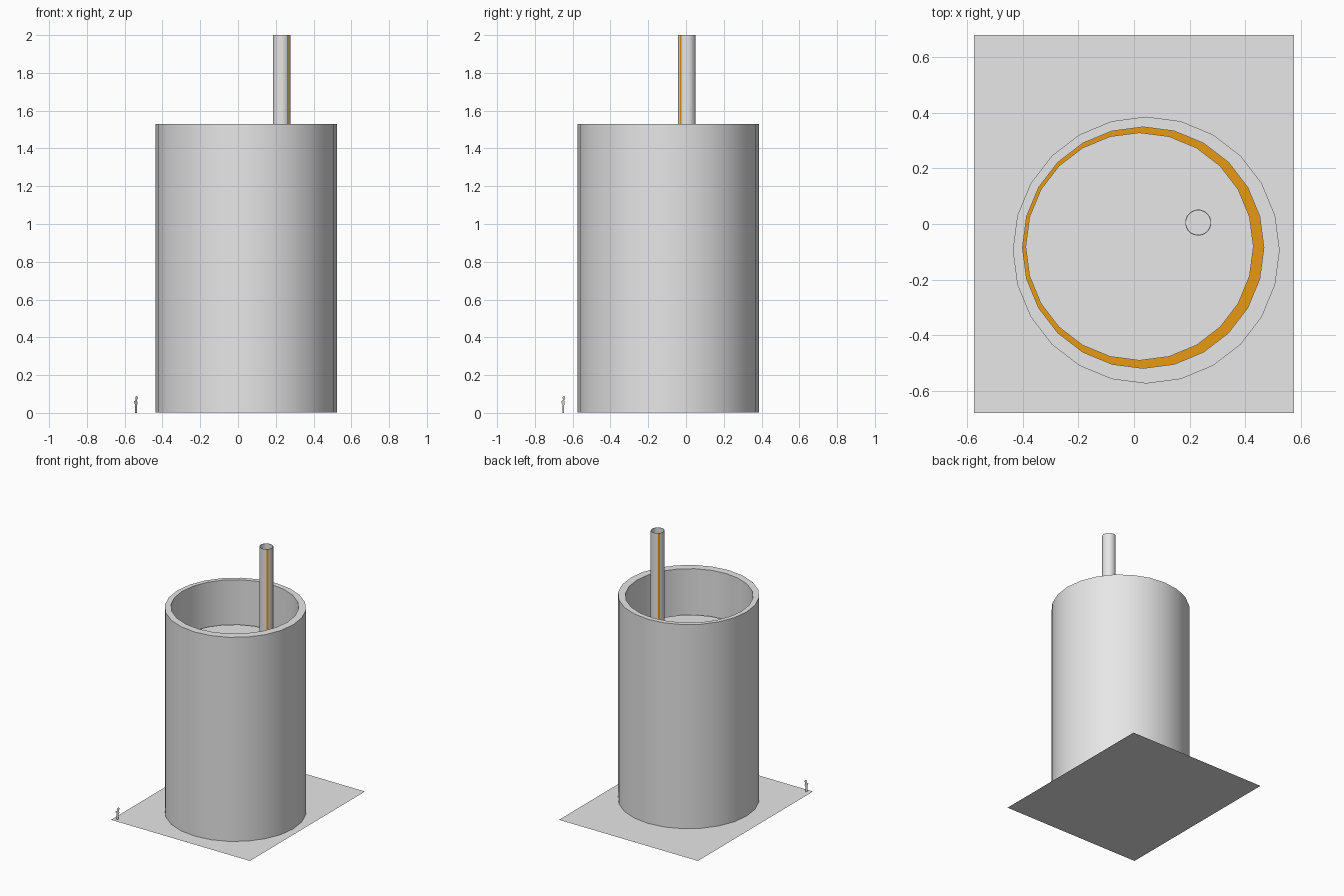
import bpy, bmesh, math

if "Cube" in bpy.data.objects:
    bpy.data.objects.remove(bpy.data.objects["Cube"])

def material(name, rgb):
    m = bpy.data.materials.new(name)
    m.diffuse_color = (*rgb, 1)
    m.use_nodes = True
    m.node_tree.nodes["Principled BSDF"].inputs["Base Color"].default_value = m.diffuse_color
    return m

GREY = material("light grey", (0.8, 0.8, 0.8))
ORANGE = material("orange", (0.82, 0.33, 0.006))
N = 24

def ring(bm, cx, cy, r, z, turn=0.0):
    return [bm.verts.new((cx + r * math.cos(turn + 2 * math.pi * i / N),
                          cy + r * math.sin(turn + 2 * math.pi * i / N), z)) for i in range(N)]

def bridge(bm, a, b, mat=0, smooth=True):
    faces = []
    for i in range(N):
        j = (i + 1) % N
        f = bm.faces.new((a[i], a[j], b[j], b[i]))
        f.material_index, f.smooth = mat, smooth
        faces.append(f)
    return faces

def finish(name, bm):
    mesh = bpy.data.meshes.new(name)
    bm.to_mesh(mesh)
    bm.free()
    mesh.materials.append(GREY)
    mesh.materials.append(ORANGE)
    ob = bpy.data.objects.new(name, mesh)
    bpy.context.collection.objects.link(ob)
    bpy.ops.object.select_all(action='DESELECT')
    ob.select_set(True)
    bpy.context.view_layer.objects.active = ob
    bpy.ops.object.shade_smooth_by_angle(angle=math.radians(30))
    return ob

# flat rectangular mat
bm = bmesh.new()
bm.faces.new([bm.verts.new((x, y, 0)) for x, y in
              ((-.575, -.68), (.575, -.68), (.575, .68), (-.575, .68))])
finish("mat", bm)

# cup: outer wall, off-centre rim, inner wall, orange ledge, raised grey fill
bm = bmesh.new()
outer_low = ring(bm, .044, -.094, .48, 0.003)
outer_top = ring(bm, .044, -.094, .48, 1.53)
inner_top = ring(bm, .033, -.085, .434, 1.53)
inner_low = ring(bm, .033, -.085, .434, 1.12)
fill_low = ring(bm, .02, -.081, .41, 1.12)
fill_top = ring(bm, .02, -.081, .41, 1.2)
bridge(bm, outer_low, outer_top)
bridge(bm, outer_top, inner_top)
bridge(bm, inner_top, inner_low)
bridge(bm, inner_low, fill_low, mat=1)
bridge(bm, fill_low, fill_top)
bm.faces.new(fill_top)
finish("cup", bm)

# hollow straw with a narrow stripe on two opposite sides
bm = bmesh.new()
half = math.pi / N
low = ring(bm, .231, .005, .047, 1.2, half)
top = ring(bm, .231, .005, .047, 2.0, half)
walls = bridge(bm, low, top)
inner_t = ring(bm, .231, .005, .044, 2.0, half)
inner_b = ring(bm, .231, .005, .044, 1.2, half)
bridge(bm, top, inner_t)
bridge(bm, inner_t, inner_b)
for f in walls:
    c = f.calc_center_median()
    a = math.degrees(math.atan2(c.y - .005, c.x - .231))
    if min(abs(a + 45), abs(a - 135)) < 4:
        f.material_index = 1
finish("straw", bm)

# tiny upright cut-out on the mat corner, standing on the diagonal
bm = bmesh.new()
outline = ((-.006, 0), (.005, 0), (.005, .04), (.010, .05), (.006, .068),
           (.012, .08), (.006, .09), (-.004, .084), (-.002, .068), (-.014, .06), (-.006, .045))
k = math.sqrt(.5) * 1.2
bm.faces.new([bm.verts.new((-.54 + u * k, -.65 + u * k, z)) for u, z in outline])
finish("corner_marker", bm)
